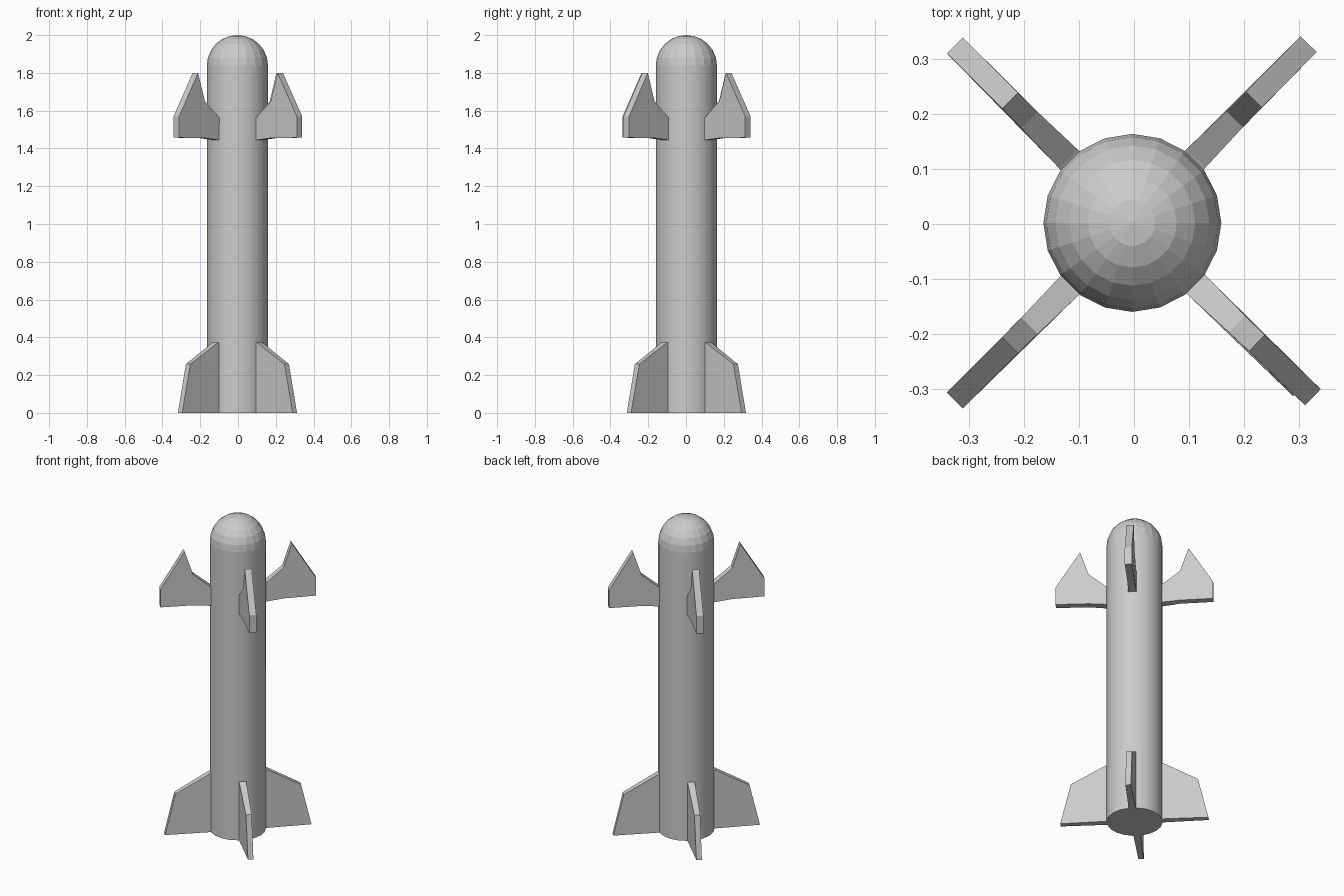
import bpy, bmesh
from math import sin, cos, pi, radians
from mathutils import Vector

if "Cube" in bpy.data.objects:
    bpy.data.objects.remove(bpy.data.objects["Cube"])

R = 0.162                      # body radius
AXIS = Vector((-0.003, 0.002, 0))


def finish(name, bm):
    bmesh.ops.recalc_face_normals(bm, faces=bm.faces[:])
    mesh = bpy.data.meshes.new(name)
    bm.to_mesh(mesh)
    bm.free()
    ob = bpy.data.objects.new(name, mesh)
    bpy.context.collection.objects.link(ob)
    ob.location = AXIS
    return ob


def fin(name, profile, angle):
    """Flat plate from (radius, z, thickness) points, pointing out at an angle."""
    bm = bmesh.new()
    out = Vector((cos(angle), sin(angle), 0))
    side = Vector((-out.y, out.x, 0))
    a, b = [[bm.verts.new(out * r + side * s * t / 2 + Vector((0, 0, z)))
             for r, z, t in profile] for s in (-1, 1)]
    bm.faces.new(a)
    bm.faces.new(b[::-1])
    for i in range(len(a)):
        j = (i + 1) % len(a)
        bm.faces.new((a[i], b[i], b[j], a[j]))
    return finish(name, bm)


# body: 20-sided tube with a domed nose, turned from a half profile
bm = bmesh.new()
profile = [(0, 0), (R, 0)] + [(R * cos(k * pi / 12), 2 - R + R * sin(k * pi / 12)) for k in range(7)]
verts = [bm.verts.new((r, 0, z)) for r, z in profile]
edges = [bm.edges.new(p) for p in zip(verts, verts[1:])]
bmesh.ops.spin(bm, geom=verts + edges, cent=(0, 0, 0), axis=(0, 0, 1),
               angle=2 * pi, steps=20)
bmesh.ops.remove_doubles(bm, verts=bm.verts[:], dist=0.0005)
body = finish("body", bm)

# smooth tube sides, faceted nose
for f in body.data.polygons:
    f.use_smooth = abs(f.normal.z) < 0.01

# upper steering fins: notched plates with a raised tip
upper = [(0.14, 1.443, 0.048), (0.165, 1.445, 0.048), (0.265, 1.455, 0.042),
         (0.457, 1.457, 0.041), (0.457, 1.57, 0.041), (0.315, 1.80, 0.041),
         (0.265, 1.65, 0.042), (0.165, 1.567, 0.048), (0.14, 1.55, 0.048)]
for i, a in enumerate((45.4, 135, 225, 316)):
    fin(f"upper_fin_{i + 1}", upper, radians(a))

# lower tail fins: wide swept plates standing on the base
lower = [(0.14, 0, 0.042), (0.43, 0, 0.032), (0.369, 0.258, 0.034),
         (0.165, 0.373, 0.042), (0.14, 0.373, 0.042)]
for i in range(4):
    fin(f"tail_fin_{i + 1}", lower, radians(45 + 90 * i))
